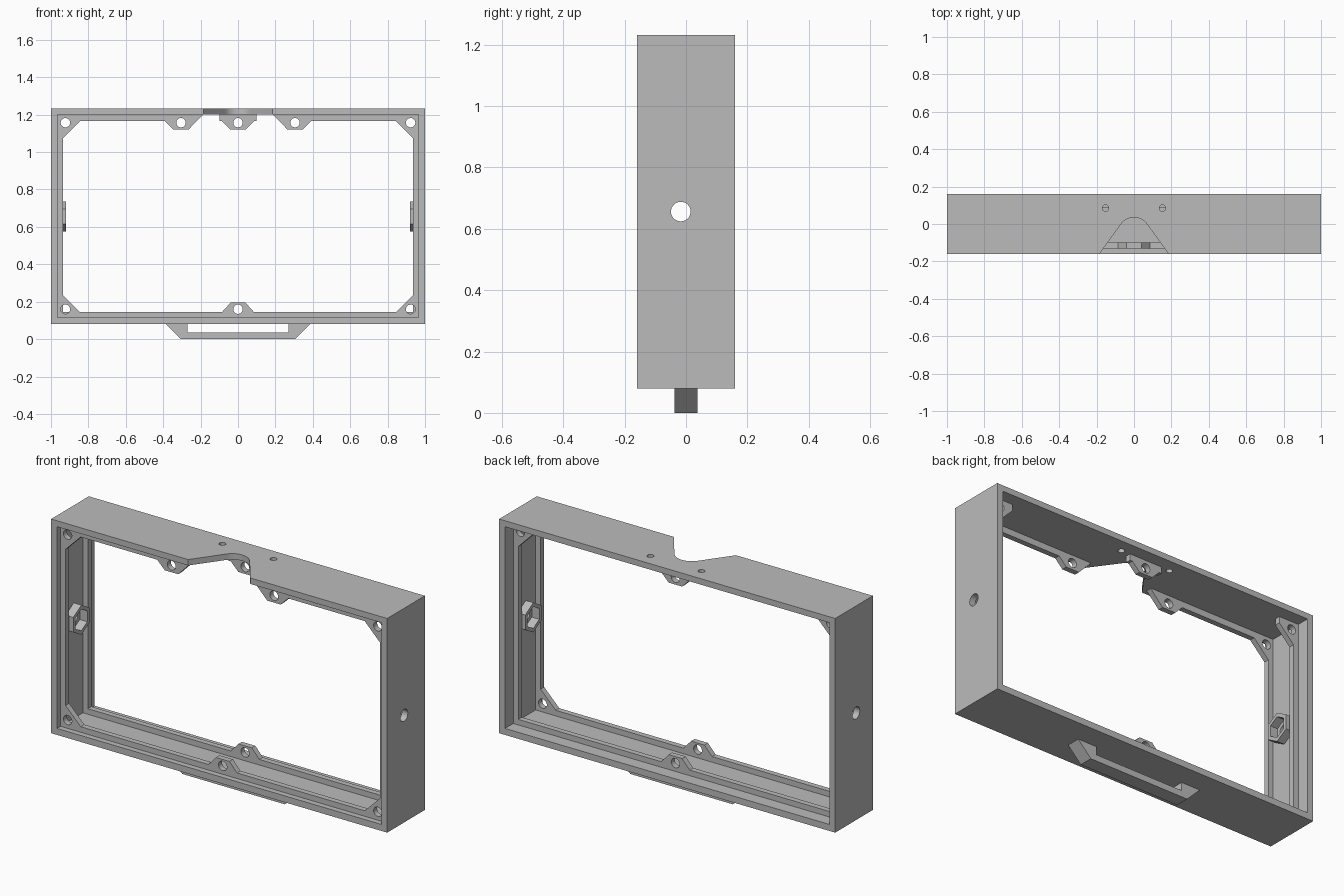
import bpy, bmesh, math
from mathutils import Vector

old = bpy.data.objects.get("Cube")
if old:
    bpy.data.objects.remove(old)

grey = bpy.data.materials.new("matte_grey")
grey.use_nodes = True
tone = (0.5, 0.5, 0.5, 1)
grey.diffuse_color = tone
grey.node_tree.nodes["Principled BSDF"].inputs["Base Color"].default_value = tone

# Each axis maps a flat profile (a, b) and a depth to a point
PLACE = {
    "x": lambda a, b, d: (d, a, b),
    "y": lambda a, b, d: (a, d, b),
    "z": lambda a, b, d: (a, b, d),
}


def prism(name, profile, axis, start, end):
    """Extrude a closed profile along an axis."""
    bm = bmesh.new()
    verts = [bm.verts.new(PLACE[axis](a, b, start)) for a, b in profile]
    face = bm.faces.new(verts)
    grown = bmesh.ops.extrude_face_region(bm, geom=[face])
    shift = Vector(PLACE[axis](0, 0, end - start))
    bmesh.ops.translate(bm, vec=shift,
                        verts=[g for g in grown["geom"] if isinstance(g, bmesh.types.BMVert)])
    bmesh.ops.recalc_face_normals(bm, faces=bm.faces)
    mesh = bpy.data.meshes.new(name)
    bm.to_mesh(mesh)
    bm.free()
    mesh.materials.append(grey)
    obj = bpy.data.objects.new(name, mesh)
    bpy.context.collection.objects.link(obj)
    return obj


def rect(a0, b0, a1, b1):
    return [(a0, b0), (a1, b0), (a1, b1), (a0, b1)]


def circle(a, b, r, sides=32):
    return [(a + r * math.sin(math.tau * i / sides), b + r * math.cos(math.tau * i / sides))
            for i in range(sides)]


def mirrored(half):
    """Close a right-hand outline with its mirror image."""
    return half + [(-a, b) for a, b in reversed(half) if a > 0]


def activate(obj):
    bpy.ops.object.select_all(action="DESELECT")
    obj.select_set(True)
    bpy.context.view_layer.objects.active = obj


def cut(obj, *cut_args):
    """Subtract a prism, then discard it."""
    cutter = prism("cutter", *cut_args)
    cutter.hide_render = True
    mod = obj.modifiers.new("cut", "BOOLEAN")
    mod.operation = "DIFFERENCE"
    mod.solver = "EXACT"
    mod.object = cutter
    activate(obj)
    bpy.ops.object.modifier_apply(modifier=mod.name)
    bpy.data.objects.remove(cutter)


def finish(obj):
    activate(obj)
    bpy.ops.object.shade_smooth_by_angle(angle=math.radians(30))


# Outer frame
FRONT, BACK = -0.16, 0.16
BOLT_Y, BOLT_Z = -0.017, 0.656
frame = prism("outer_frame", rect(-1, 0.08, 1, 1.232), "y", FRONT, BACK)
cut(frame, rect(-0.965, 0.115, 0.965, 1.2), "y", -0.3, 0.3)

# Rounded notch in the top wall
arc = [(0.085 * math.sin(t), -0.05 + 0.085 * math.cos(t))
       for t in [math.radians(54 - 6 * i) for i in range(10)]]
cut(frame, mirrored([(0.2, -0.18), (0.185, FRONT)] + arc), "z", 1.15, 1.3)

# Small top holes and side bolt holes
for side in (-1, 1):
    cut(frame, circle(0.152 * side, 0.085, 0.017), "z", 1.15, 1.3)
    cut(frame, circle(BOLT_Y, BOLT_Z, 0.032), "x", 0.9 * side, 1.1 * side)
finish(frame)

# Front lip with corner gussets and screw tabs
bottom_tab = [(0.085, 0.145), (0.04, 0.195)]
front_half = [(0, 0.105), (0.975, 0.105), (0.975, 1.21), (0.19, 1.21), (0.19, 1.197),
              (0.265, 1.12), (0.345, 1.12), (0.39, 1.165), (0.845, 1.165), (0.935, 1.075),
              (0.935, 0.235), (0.845, 0.145)] + bottom_tab
front_lip = prism("front_lip", mirrored(front_half), "y", -0.13, -0.10)

# Back lip: open along the top, gussets in the upper corners only
back_half = [(0, 0.105), (0.975, 0.105), (0.975, 1.21), (0.845, 1.21), (0.845, 1.165),
             (0.935, 1.075), (0.935, 0.145)] + bottom_tab
back_lip = prism("back_lip", mirrored(back_half), "y", 0.06, 0.09)

# Top centre tab behind the notch
tab_half = [(0.04, 1.12), (0.085, 1.165), (0.1, 1.165), (0.1, 1.21)]
back_tab = prism("back_top_tab", mirrored(tab_half), "y", 0.06, 0.09)

# Screw holes
top_corners = [(-0.923, 1.157), (0.923, 1.157)]
screws = {
    front_lip: top_corners + [(-0.923, 0.16), (0.923, 0.16), (0, 0.16),
                              (-0.305, 1.157), (0.305, 1.157)],
    back_lip: top_corners + [(0, 0.16)],
    back_tab: [(0, 1.157)],
}
for part, holes in screws.items():
    for x, z in holes:
        cut(part, circle(x, z, 0.025), "y", -0.3, 0.3)
    finish(part)

# Hexagonal nut holders inside the side walls
for side, name in ((1, "left"), (-1, "right")):
    holder = prism(name + "_nut_holder", circle(BOLT_Y, BOLT_Z, 0.08, 6), "x",
                   0.92 * side, 0.97 * side)
    cut(holder, circle(BOLT_Y, BOLT_Z, 0.058, 6), "x", 0.85 * side, 1.05 * side)

# Handle under the frame
handle = prism("bottom_handle", [(-0.385, 0.08), (-0.305, 0), (0.305, 0), (0.385, 0.08),
                                 (0.27, 0.08), (0.27, 0.035), (-0.27, 0.035), (-0.27, 0.08)],
               "y", -0.038, 0.038)
